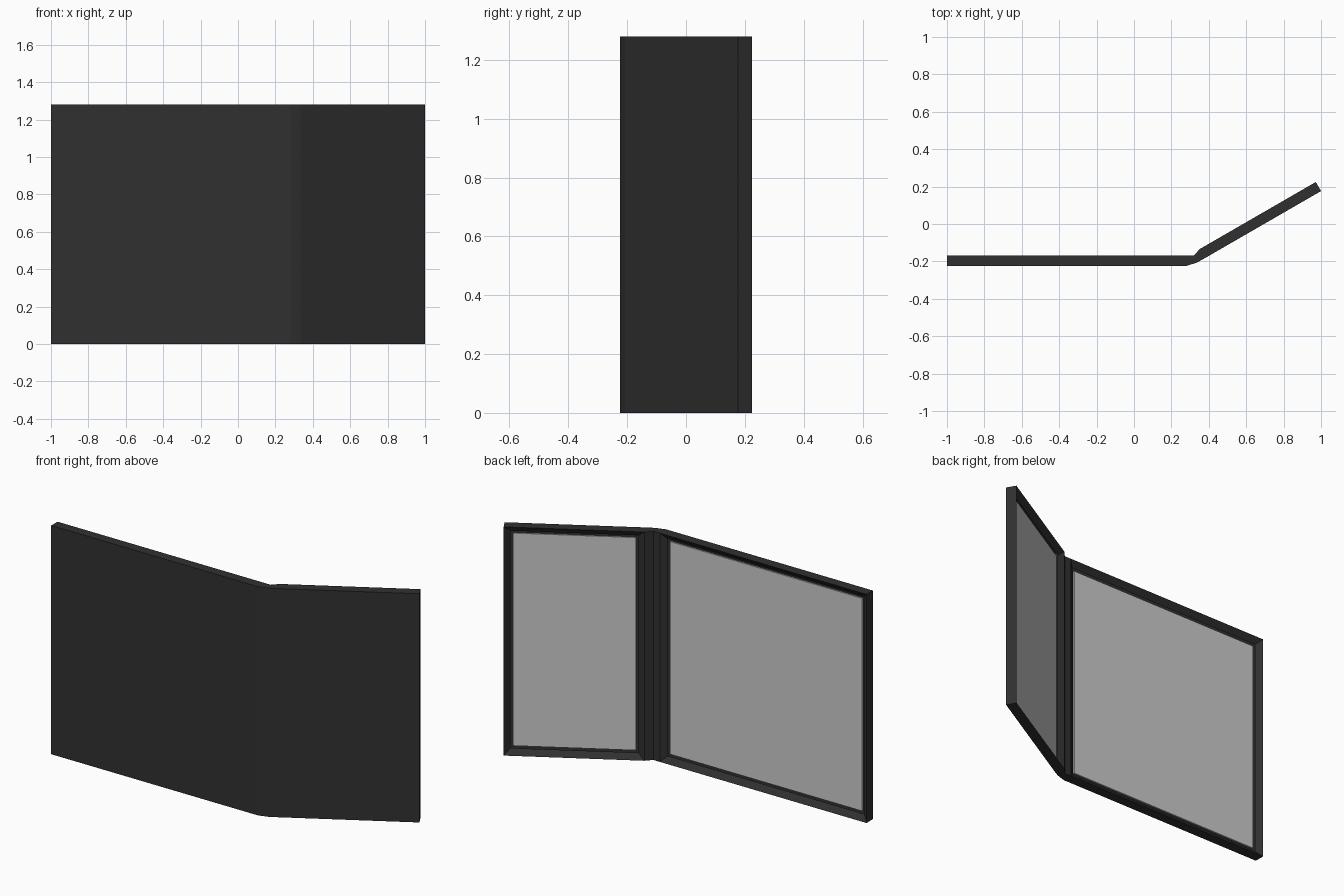
import bpy, bmesh
from math import radians
from mathutils import Matrix, Vector

if "Cube" in bpy.data.objects:
    bpy.data.objects.remove(bpy.data.objects["Cube"])

H, T = 1.28, 0.056            # panel height and thickness
RIM, DEPTH = 0.045, 0.026     # sloped rim width and recess depth

dark = bpy.data.materials.new("dark_shell")
dark.diffuse_color = (0.03, 0.03, 0.03, 1)
dark.use_nodes = True
dark.node_tree.nodes["Principled BSDF"].inputs["Base Color"].default_value = dark.diffuse_color


def finish(name, bm, mat=None):
    bmesh.ops.recalc_face_normals(bm, faces=bm.faces)
    me = bpy.data.meshes.new(name)
    bm.to_mesh(me)
    bm.free()
    ob = bpy.data.objects.new(name, me)
    bpy.context.collection.objects.link(ob)
    if mat:
        me.materials.append(mat)
    return ob


def box(x0, x1, y0, y1, z0, z1):
    bm = bmesh.new()
    size = Vector((x1 - x0, y1 - y0, z1 - z0))
    mid = Vector((x0 + x1, y0 + y1, z0 + z1)) / 2
    bmesh.ops.create_cube(bm, size=1, matrix=Matrix.Translation(mid) @ Matrix.Diagonal(size).to_4x4())
    return bm


def framed_panel(name, width, matrix):
    # shell whose back face slopes inward to a recess
    bm = box(0, width, 0, T, 0, H)
    back = max(bm.faces, key=lambda f: f.calc_center_median().y)
    bmesh.ops.inset_region(bm, faces=[back], thickness=RIM, depth=0)
    for v in back.verts:
        v.co.y -= DEPTH
    bmesh.ops.delete(bm, geom=[back], context='FACES_ONLY')
    finish(name + "_frame", bm, dark).matrix_world = matrix
    # pale sheet filling the recess floor
    bm = box(RIM, width - RIM, T - DEPTH - 0.01, T - DEPTH, RIM, H - RIM)
    finish(name + "_sheet", bm).matrix_world = matrix


# wide panel, and narrow panel turned 30 degrees
framed_panel("wide", 1.28, Matrix.Translation((-1, -0.224, 0)))
framed_panel("narrow", 0.716, Matrix.Translation((0.38, -0.182, 0)) @ Matrix.Rotation(radians(30), 4, 'Z'))

# hinge strip joining the two panels
bm = bmesh.new()
outline = [(0.28, -0.224), (0.335, -0.207), (0.38, -0.182), (0.352, -0.1335), (0.32, -0.168), (0.28, -0.168)]
face = bm.faces.new([bm.verts.new((x, y, 0)) for x, y in outline])
ext = bmesh.ops.extrude_face_region(bm, geom=[face])
bmesh.ops.translate(bm, verts=[g for g in ext["geom"] if isinstance(g, bmesh.types.BMVert)], vec=(0, 0, H))
finish("hinge_strip", bm, dark)
